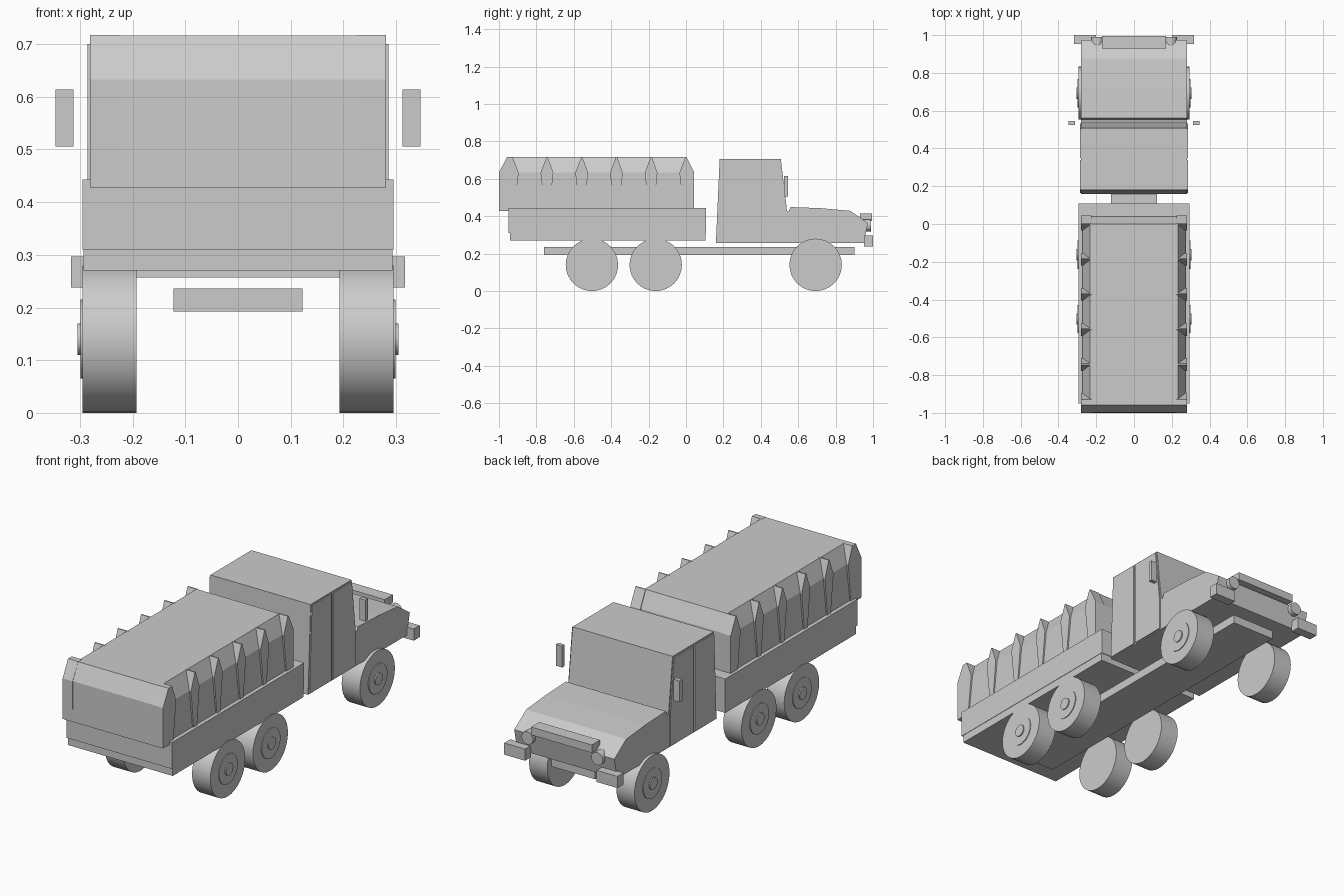
import bpy, bmesh, math
from mathutils import Matrix

if "Cube" in bpy.data.objects:
    bpy.data.objects.remove(bpy.data.objects["Cube"])

# One flat grey for the whole model
grey = bpy.data.materials.new("plain_grey")
grey.diffuse_color = (0.6, 0.6, 0.6, 1)
grey.use_nodes = True
grey.node_tree.nodes["Principled BSDF"].inputs["Base Color"].default_value = grey.diffuse_color


def finish(name, bm):
    bmesh.ops.recalc_face_normals(bm, faces=bm.faces)
    mesh = bpy.data.meshes.new(name)
    bm.to_mesh(mesh)
    bm.free()
    mesh.materials.append(grey)
    obj = bpy.data.objects.new(name, mesh)
    bpy.context.collection.objects.link(obj)
    return obj


def box(name, x, y, z):
    return extrude(name, [(y[0], z[0]), (y[1], z[0]), (y[1], z[1]), (y[0], z[1])], *x)


def extrude(name, profile, x0, x1):
    """Extrude a side (y, z) profile from x0 to x1."""
    bm = bmesh.new()
    face = bm.faces.new([bm.verts.new((x0, y, z)) for y, z in profile])
    new = bmesh.ops.extrude_face_region(bm, geom=[face])["geom"]
    bmesh.ops.translate(bm, vec=(x1 - x0, 0, 0),
                        verts=[v for v in new if isinstance(v, bmesh.types.BMVert)])
    return finish(name, bm)


def loft(name, sections):
    """Join rectangles (half width, y0, y1, z) from bottom to top."""
    bm = bmesh.new()
    rings = [[bm.verts.new(p) for p in ((-w, a, z), (w, a, z), (w, b, z), (-w, b, z))]
             for w, a, b, z in sections]
    for lo, hi in zip(rings, rings[1:]):
        for i in range(4):
            j = (i + 1) % 4
            bm.faces.new((lo[i], lo[j], hi[j], hi[i]))
    bm.faces.new(rings[0])
    bm.faces.new(rings[-1])
    return finish(name, bm)


def discs(name, parts, axis, centre):
    """Stacked cylinders (radius, start, end) along the x or y axis."""
    bm = bmesh.new()
    turn = Matrix.Rotation(math.pi / 2, 4, "Y" if axis == "X" else "X")
    for r, a, b in parts:
        mid = (a + b) / 2
        offset = (mid, 0, 0) if axis == "X" else (0, mid, 0)
        place = Matrix.Translation(centre) @ Matrix.Translation(offset) @ turn
        bmesh.ops.create_cone(bm, cap_ends=True, segments=32, radius1=r, radius2=r,
                              depth=abs(b - a), matrix=place)
    obj = finish(name, bm)
    bpy.ops.object.select_all(action="DESELECT")
    bpy.context.view_layer.objects.active = obj
    obj.select_set(True)
    bpy.ops.object.shade_smooth_by_angle(angle=math.radians(30))
    return obj


# Chassis beam and cargo bed
box("chassis", (-0.122, 0.122), (-0.76, 0.90), (0.192, 0.236))
box("bed_floor", (-0.293, 0.293), (-0.94, 0.105), (0.27, 0.31))
box("bed_walls", (-0.295, 0.295), (-0.95, 0.108), (0.31, 0.443))

# Canvas cover with a tapered roof
loft("canvas_cover", [(0.275, -1.0, 0.042, 0.428), (0.272, -0.998, 0.04, 0.633),
                      (0.232, -0.957, 0.0, 0.716)])

# Cab and bonnet
extrude("cab", [(0.16, 0.257), (0.18, 0.706), (0.507, 0.706), (0.54, 0.428),
                (0.55, 0.425), (0.56, 0.257)], -0.28, 0.28)
extrude("bonnet", [(0.55, 0.257), (0.55, 0.43), (0.56, 0.449), (0.72, 0.443), (0.877, 0.429),
                   (0.973, 0.364), (0.95, 0.257)], -0.28, 0.28)

# Grille bar
box("grille", (-0.17, 0.17), (0.93, 0.995), (0.375, 0.415))

for side, s in (("right", 1), ("left", -1)):
    # Canvas ribs: pointed gables that narrow downwards
    for i in range(6):
        y = -0.928 + i * 0.1856
        back = -1.0 if i == 0 else y - 0.035
        front = 0.044 if i == 5 else y + 0.033
        peak = [(y, 0.717), (-0.957, 0.717)] if i == 0 else [(y + 0.003, 0.717), (y - 0.003, 0.717)]
        foot = (-1.0, y + 0.01) if i == 0 else (y - 0.012, 0.044 if i == 5 else y + 0.012)
        extrude(f"canvas_rib_{side}_{i}", [(foot[0], 0.428), (foot[1], 0.428), (front, 0.633)]
                + peak + [(back, 0.633)], 0.225 * s, 0.281 * s)

    # Door plates
    extrude(f"rear_door_plate_{side}", [(0.165, 0.262), (0.183, 0.70), (0.338, 0.70),
                                        (0.338, 0.262)], 0.279 * s, 0.286 * s)
    extrude(f"front_door_plate_{side}", [(0.35, 0.262), (0.35, 0.70), (0.502, 0.70),
                                         (0.533, 0.428), (0.533, 0.262)], 0.279 * s, 0.286 * s)

    # Mirrors, bumper ends and headlights
    box(f"mirror_{side}", (0.312 * s, 0.346 * s), (0.524, 0.545), (0.506, 0.614))
    box(f"bumper_{side}", (0.20 * s, 0.317 * s), (0.952, 1.0), (0.238, 0.297))
    discs(f"headlight_{side}", [(0.032, 0.93, 0.99)], "Y", (0.195 * s, 0, 0.35))

    # Wheels with rim and hub
    for n, y in (("rear", -0.503), ("middle", -0.162), ("front", 0.693)):
        discs(f"{n}_wheel_{side}", [(0.14, 0.193 * s, 0.295 * s), (0.075, 0.28 * s, 0.299 * s),
                                    (0.03, 0.28 * s, 0.305 * s)], "X", (0, y, 0.14))
